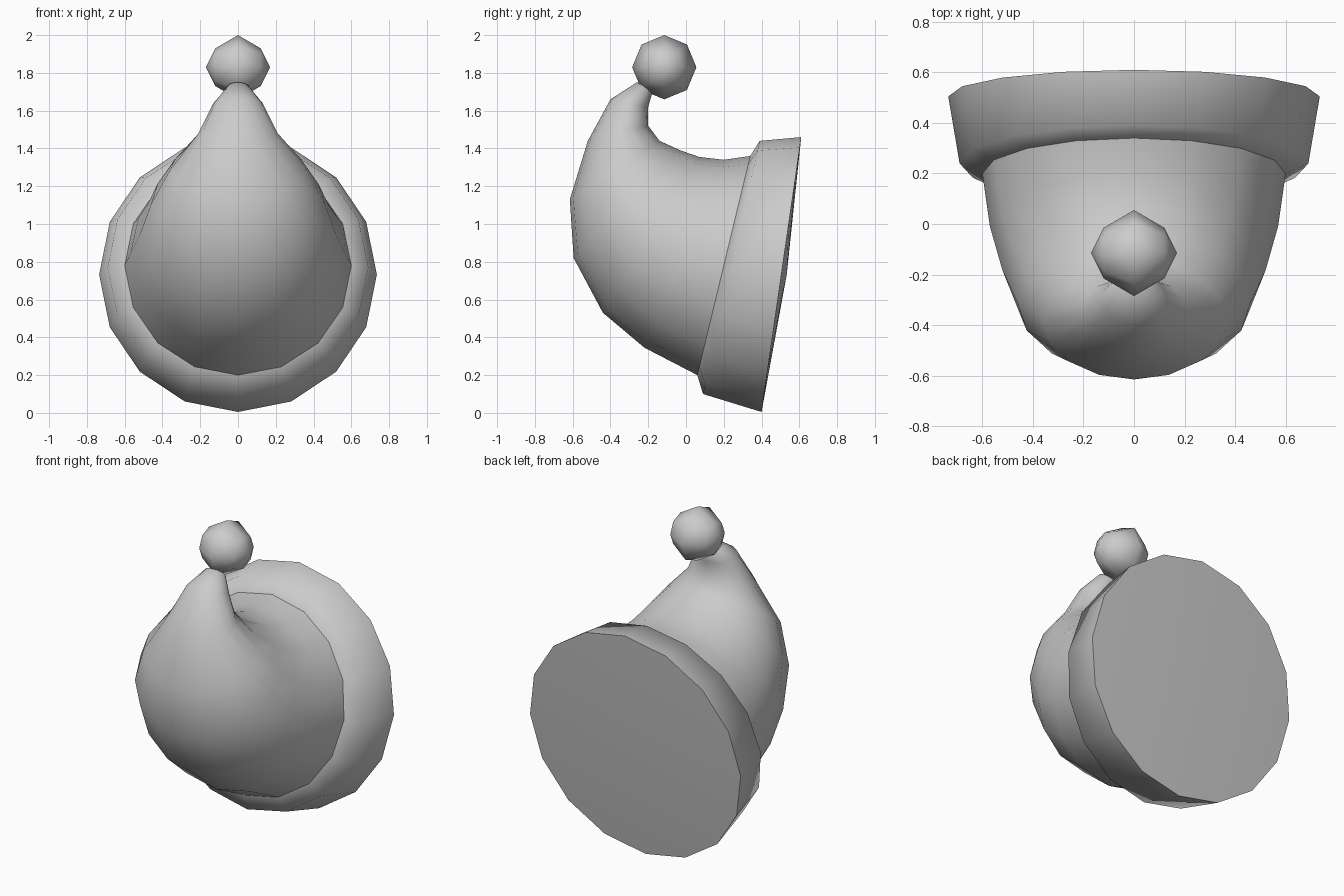
import bpy, bmesh, math
from mathutils import Vector

if "Cube" in bpy.data.objects:
    bpy.data.objects.remove(bpy.data.objects["Cube"])

SIDES = 16


def oval(top, bottom, half_width, n=SIDES):
    """Ring of points through two (y, z) points with a given half width in x."""
    t, b = Vector((0, *top)), Vector((0, *bottom))
    mid, up = (t + b) / 2, (t - b) / 2
    return [mid + up * math.cos(a) + Vector((half_width * math.sin(a), 0, 0))
            for a in (2 * math.pi * i / n for i in range(n))]


def loft(name, rings, start=None, end=None, sharp=180):
    """Skin the rings; start / end are optional closing points."""
    bm = bmesh.new()
    rows = [[bm.verts.new(p) for p in r] for r in rings]
    n = len(rows[0])
    for a, b in zip(rows, rows[1:]):
        for i in range(n):
            j = (i + 1) % n
            bm.faces.new((a[i], a[j], b[j], b[i]))
    for point, row in ((start, rows[0]), (end, rows[-1])):
        if point:
            tip = bm.verts.new(point)
            for i in range(n):
                bm.faces.new((row[i], row[(i + 1) % n], tip))
    bmesh.ops.recalc_face_normals(bm, faces=bm.faces)
    mesh = bpy.data.meshes.new(name)
    bm.to_mesh(mesh)
    bm.free()
    obj = bpy.data.objects.new(name, mesh)
    bpy.context.collection.objects.link(obj)
    bpy.ops.object.select_all(action='DESELECT')
    obj.select_set(True)
    bpy.context.view_layer.objects.active = obj
    bpy.ops.object.shade_smooth_by_angle(angle=math.radians(sharp))
    return obj


# Soft cone that bends up and back to its tip
base = ((0.34, 1.36), (0.06, 0.20), 0.60)
cone = [base,
        ((0.20, 1.34), (-0.22, 0.345), 0.57),
        ((0.07, 1.355), (-0.44, 0.53), 0.52),
        ((-0.03, 1.39), (-0.595, 0.82), 0.46),
        ((-0.14, 1.44), (-0.615, 1.13), 0.36),
        ((-0.20, 1.52), (-0.52, 1.44), 0.21),
        ((-0.20, 1.62), (-0.40, 1.66), 0.13),
        ((-0.18, 1.69), (-0.26, 1.75), 0.06)]
loft("hat_cone", [oval(*r) for r in cone], end=(0, -0.21, 1.73))

# Thick flared band with a closed, slightly domed underside
band = [base,
        ((0.39, 1.44), (0.09, 0.10), 0.69),
        ((0.61, 1.46), (0.40, 0.005), 0.735)]
loft("fur_band", [oval(*r) for r in band], end=(0, 0.533, 0.73), sharp=75)

# Faceted pompom, poles along x
cy, cz = -0.115, 1.83
ball = []
for x, r in ((-0.12, 0.10), (0, 0.17), (0.12, 0.10)):
    ring = oval((cy, cz + r), (cy, cz - r), 0, 8)
    ball.append([Vector((x, cy + r * math.sin(2 * math.pi * i / 8),
                         cz + r * math.cos(2 * math.pi * i / 8))) for i in range(len(ring))])
loft("pompom", ball, start=(-0.17, cy, cz), end=(0.17, cy, cz))
